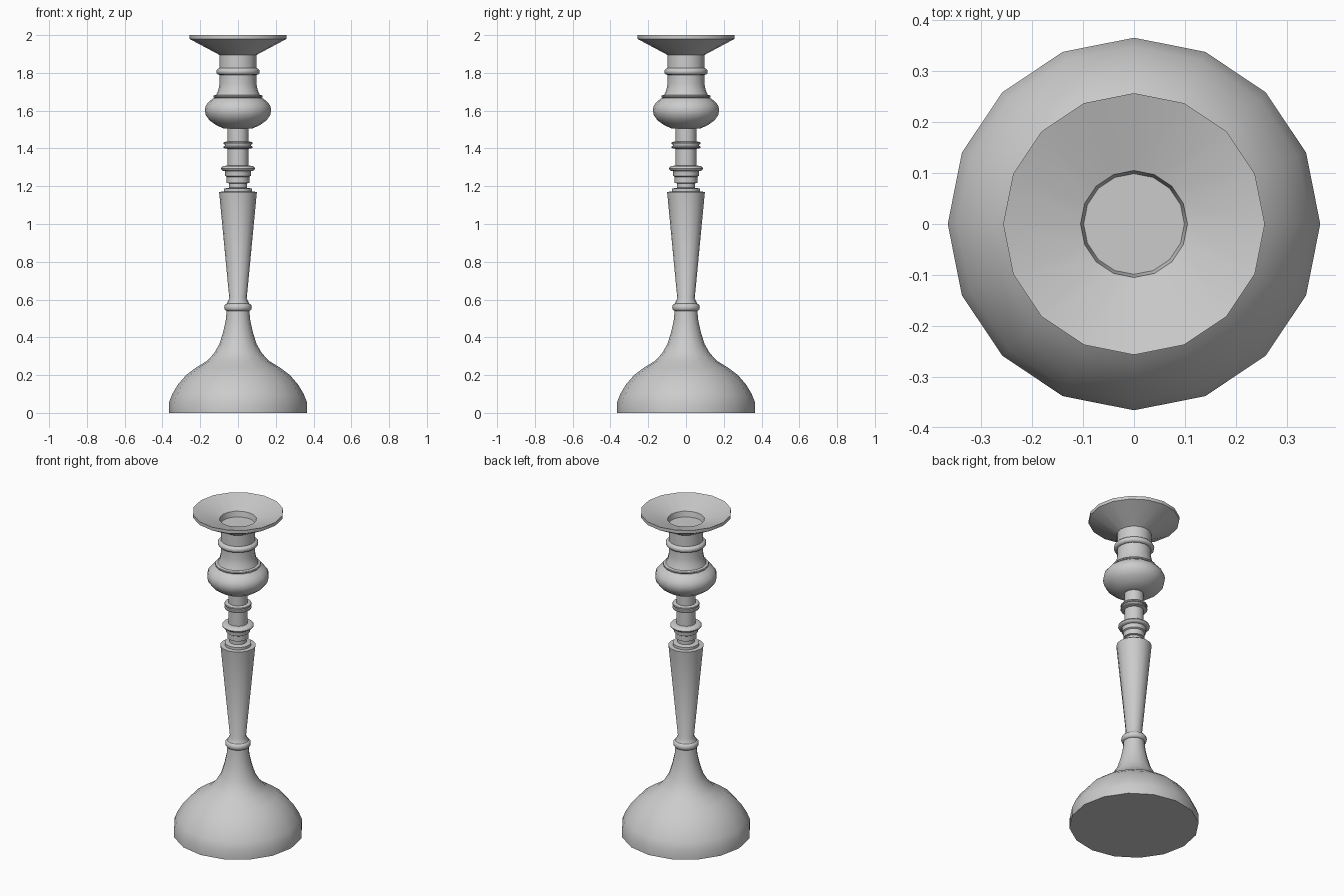
import bpy, bmesh, math

SIDES = 16


def lathe(name, profile):
    """Revolve (radius, height) points about z; radius 0 makes a closed centre."""
    bm = bmesh.new()
    rings = []
    for r, z in profile:
        if r == 0:
            rings.append([bm.verts.new((0, 0, z))] * SIDES)
        else:
            rings.append([bm.verts.new((r * math.cos(2 * math.pi * i / SIDES),
                                        r * math.sin(2 * math.pi * i / SIDES), z))
                          for i in range(SIDES)])
    for low, high in zip(rings, rings[1:]):
        for i in range(SIDES):
            j = (i + 1) % SIDES
            corners = dict.fromkeys((low[i], low[j], high[j], high[i]))
            bm.faces.new(list(corners))
    mesh = bpy.data.meshes.new(name)
    bm.to_mesh(mesh)
    bm.free()
    obj = bpy.data.objects.new(name, mesh)
    bpy.context.collection.objects.link(obj)
    bpy.ops.object.select_all(action='DESELECT')
    obj.select_set(True)
    bpy.context.view_layer.objects.active = obj
    bpy.ops.object.shade_smooth_by_angle(angle=math.radians(35))
    return obj


def bead(inner, outer, z0, z1, steps=6):
    """Half-round moulding profile from z0 up to z1."""
    return [(inner + (outer - inner) * math.sin(math.pi * k / steps),
             (z0 + z1) / 2 - (z1 - z0) / 2 * math.cos(math.pi * k / steps))
            for k in range(steps + 1)]


# Domed foot sweeping up into a narrow neck
lathe("domed_foot", [(0, 0), (0.366, 0), (0.366, 0.055), (0.348, 0.10), (0.318, 0.15),
                     (0.275, 0.20), (0.222, 0.24), (0.165, 0.275), (0.127, 0.315),
                     (0.098, 0.365), (0.078, 0.43), (0.065, 0.49), (0.06, 0.54)])

# Ring and tapered stem with a stepped cap
lathe("tapered_stem", bead(0.06, 0.073, 0.54, 0.578)
      + [(0.046, 0.605), (0.1, 1.17), (0.075, 1.172), (0.075, 1.187), (0.048, 1.192)])

# Slim turned neck with mouldings
lathe("turned_neck", [(0.048, 1.192), (0.048, 1.215), (0.06, 1.218), (0.06, 1.25),
                      (0.068, 1.255), (0.068, 1.275)]
      + bead(0.07, 0.09, 1.28, 1.308) + [(0.055, 1.31), (0.055, 1.398)]
      + bead(0.07, 0.077, 1.40, 1.413, 4) + bead(0.07, 0.077, 1.42, 1.435, 4)
      + [(0.055, 1.437), (0.055, 1.505)])

# Round bulb below the candle cup
lathe("bulb", [(0.055, 1.505), (0.075, 1.505), (0.115, 1.523), (0.15, 1.548), (0.17, 1.575),
               (0.176, 1.602), (0.17, 1.628), (0.152, 1.65), (0.128, 1.668)]
      + bead(0.122, 0.131, 1.668, 1.682, 4) + [(0.115, 1.684)])

# Waisted candle cup with a ring
lathe("candle_cup", [(0.115, 1.684), (0.104, 1.71), (0.097, 1.745), (0.097, 1.79)]
      + bead(0.1, 0.115, 1.79, 1.824) + [(0.098, 1.826), (0.098, 1.895)])

# Flared drip dish with a shallow socket
lathe("drip_dish", [(0.098, 1.895), (0.257, 1.98), (0.257, 2.0), (0.105, 1.953),
                    (0.099, 1.92), (0, 1.92)])
